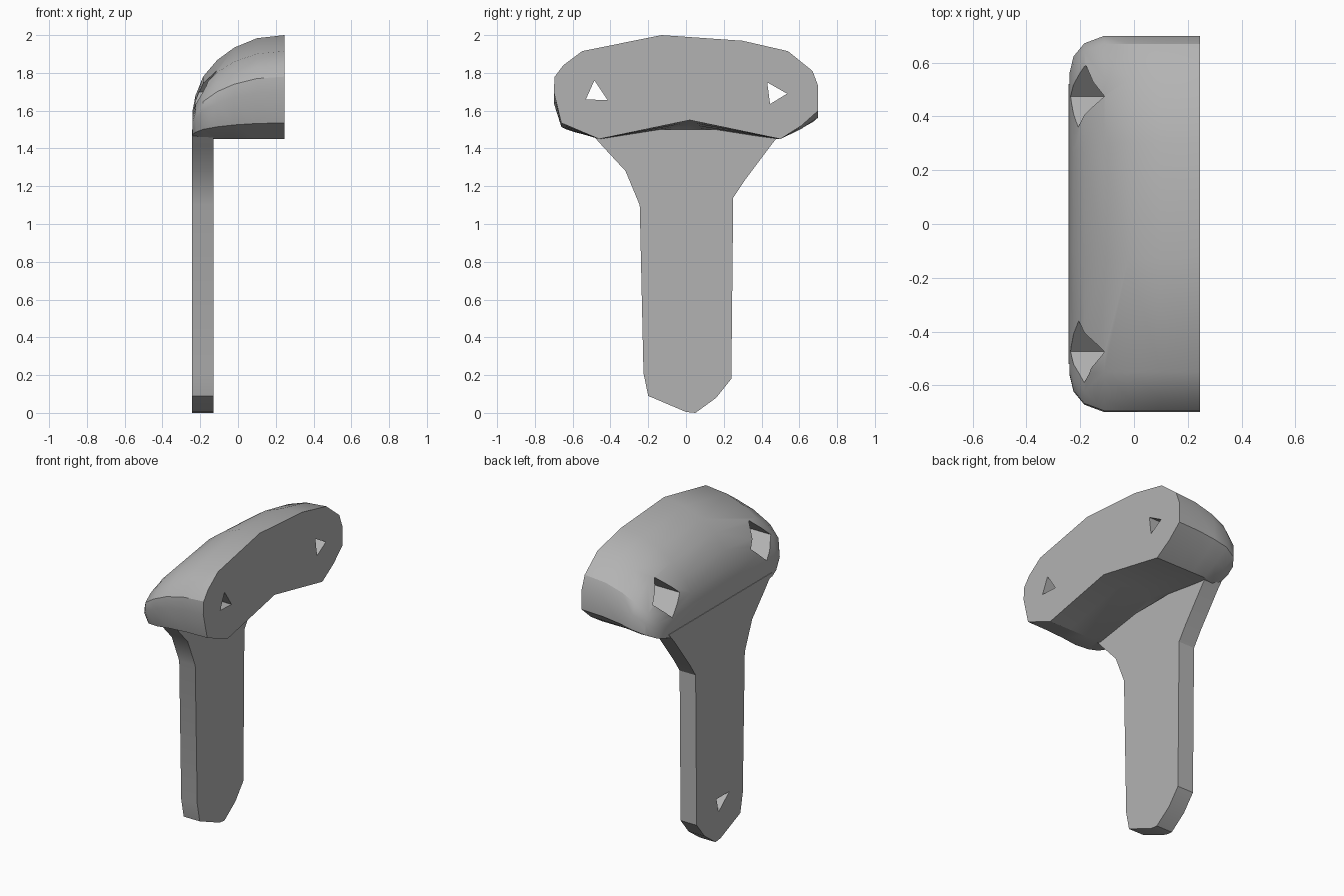
import bpy, bmesh, math

cube = bpy.data.objects.get("Cube")
if cube:
    bpy.data.objects.remove(cube)

grey = bpy.data.materials.new("plain_grey")
grey.use_nodes = True
grey.diffuse_color = (0.45, 0.45, 0.45, 1)
grey.node_tree.nodes["Principled BSDF"].inputs["Base Color"].default_value = (0.45, 0.45, 0.45, 1)


def loft(name, rings):
    """Solid through a list of equal-length point rings, capped at both ends."""
    bm = bmesh.new()
    rows = [[bm.verts.new(p) for p in ring] for ring in rings]
    n = len(rows[0])
    for a, b in zip(rows, rows[1:]):
        for i in range(n):
            j = (i + 1) % n
            bm.faces.new((a[i], a[j], b[j], b[i]))
    bm.faces.new(rows[0])
    bm.faces.new(rows[-1])
    bmesh.ops.recalc_face_normals(bm, faces=bm.faces)
    mesh = bpy.data.meshes.new(name)
    bm.to_mesh(mesh)
    bm.free()
    mesh.materials.append(grey)
    obj = bpy.data.objects.new(name, mesh)
    bpy.context.collection.objects.link(obj)
    return obj


def prism(name, outline, x0, x1):
    return loft(name, [[(x, y, z) for y, z in outline] for x in (x0, x1)])


def combine(target, other, operation):
    mod = target.modifiers.new(operation, 'BOOLEAN')
    mod.operation, mod.object, mod.solver = operation, other, 'EXACT'
    bpy.context.view_layer.objects.active = target
    bpy.ops.object.modifier_apply(modifier=mod.name)
    bpy.data.objects.remove(other)


# Domed head: the mounting face outline shrinks toward the back
HEAD = [(-.46, 1.45), (-.66, 1.535), (-.7, 1.7), (-.695, 1.78), (-.65, 1.84), (-.55, 1.915),
        (-.13, 2.0), (.3, 1.97), (.54, 1.915), (.67, 1.81), (.7, 1.73), (.7, 1.6),
        (.61, 1.52), (.5, 1.45), (.02, 1.55)]
BASE = 1.45
SLICES = [(.245, 1, 1), (.1, 1, .97), (-.02, 1, .88), (-.11, 1, .76),
          (-.185, .96, .6), (-.225, .89, .42), (-.24, .8, .28)]
head = loft("hook_body", [[(x, y * wide, BASE + (z - BASE) * tall) for y, z in HEAD]
                          for x, wide, tall in SLICES])

# Flat stem flaring into the head
STEM = [(-.2, .09), (0, .005), (.05, 0), (.16, .08), (.24, .18), (.25, 1.14), (.31, 1.23),
        (.46, 1.43), (.52, 1.5), (-.52, 1.5), (-.44, 1.41), (-.32, 1.28), (-.245, 1.1),
        (-.225, .21)]
stem = prism("stem", STEM, -.243, -.13)
combine(head, stem, 'UNION')

# Screw holes: wide diamond recess at the back, small triangle through the face
TRIANGLES = {-1: [(-.485, 1.76), (-.53, 1.66), (-.415, 1.655)],
             1: [(.43, 1.75), (.535, 1.69), (.445, 1.635)]}
for side, triangle in TRIANGLES.items():
    y = .475 * side
    diamond = [(y - .115, 1.7), (y, 1.59), (y + .115, 1.7), (y, 1.815)]
    combine(head, prism("recess", diamond, -.5, .1), 'DIFFERENCE')
    combine(head, prism("screw_hole", triangle, -.5, .5), 'DIFFERENCE')

# Blind dimple low on the back of the stem
combine(head, prism("dimple", [(.04, .27), (-.09, .27), (.02, .18)], -.5, -.17), 'DIFFERENCE')

bpy.ops.object.select_all(action='DESELECT')
head.select_set(True)
bpy.context.view_layer.objects.active = head
bpy.ops.object.shade_smooth_by_angle(angle=math.radians(30))
